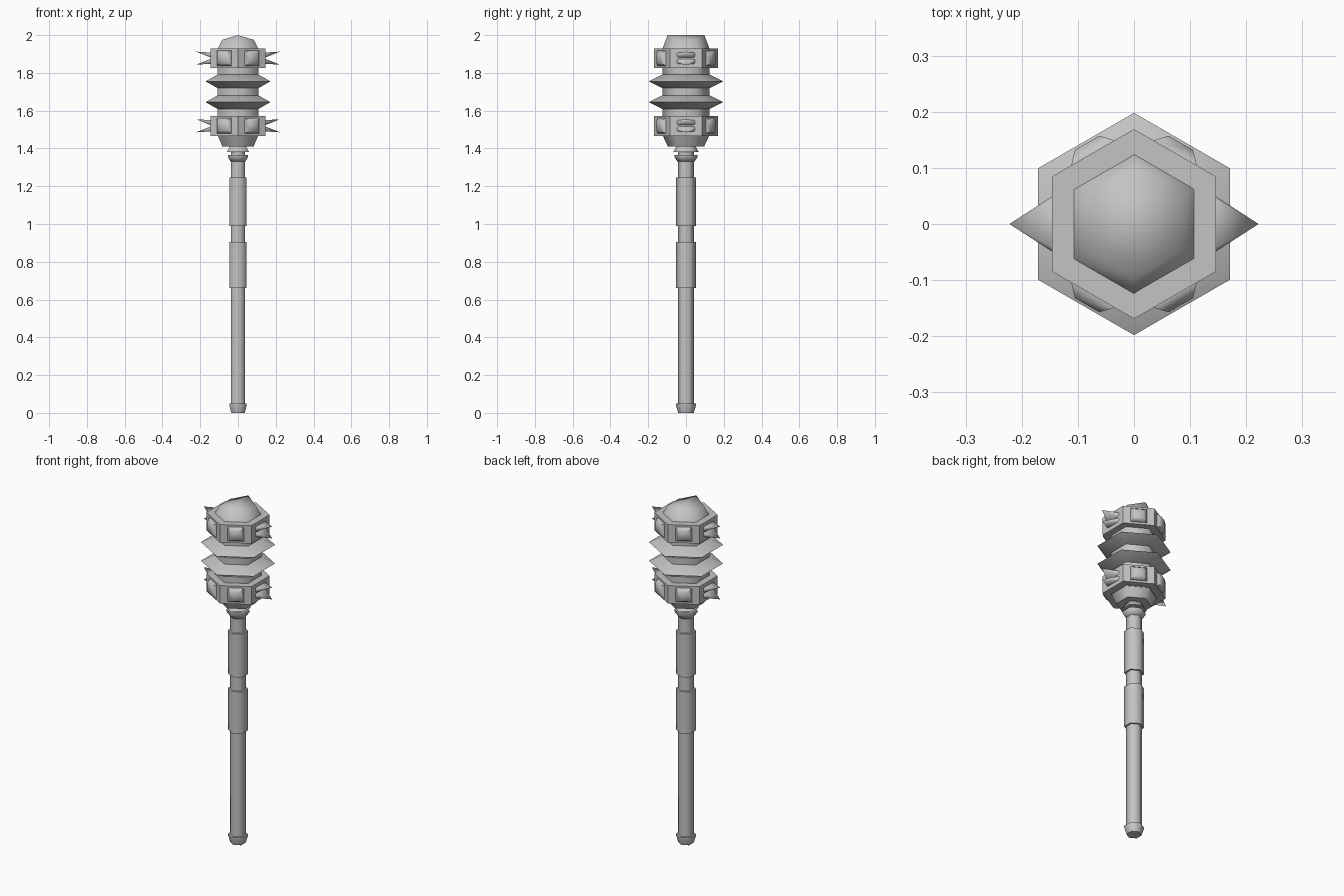
import bpy, bmesh, math
from mathutils import Matrix, Vector

cube = bpy.data.objects.get("Cube")
if cube:
    bpy.data.objects.remove(cube, do_unlink=True)

# One plain grey for the whole mace
metal = bpy.data.materials.new("plain_grey")
metal.use_nodes = True
GREY = (0.55, 0.55, 0.55, 1)
metal.diffuse_color = GREY
metal.node_tree.nodes["Principled BSDF"].inputs["Base Color"].default_value = GREY


def finish(name, bm, smooth):
    """Turn a bmesh into an object, smooth below the given angle."""
    bmesh.ops.recalc_face_normals(bm, faces=bm.faces[:])
    mesh = bpy.data.meshes.new(name)
    bm.to_mesh(mesh)
    bm.free()
    mesh.materials.append(metal)
    if smooth:
        mesh.shade_smooth()
        mesh.set_sharp_from_angle(angle=math.radians(smooth))
    obj = bpy.data.objects.new(name, mesh)
    bpy.context.collection.objects.link(obj)
    return obj


def loft(bm, rings, close=True):
    """Skin a list of equal-length point rings; returns the vertex rings."""
    rows = [[bm.verts.new(p) for p in ring] for ring in rings]
    n = len(rows[0])
    for a, b in zip(rows, rows[1:]):
        for i in range(n):
            j = (i + 1) % n
            bm.faces.new((a[i], a[j], b[j], b[i]))
    bm.faces.new(rows[0])
    if close:
        bm.faces.new(rows[-1])
    return rows


def hexagon(r, z):
    """Hexagon with corners on the y axis."""
    return [Vector((-r * math.sin(k * math.pi / 3), r * math.cos(k * math.pi / 3), z))
            for k in range(6)]


def hex_part(name, profile, smooth=0):
    bm = bmesh.new()
    loft(bm, [hexagon(r, z) for r, z in profile])
    return finish(name, bm, smooth)


# Handle
hex_part("shaft", [(0.042, 0.02), (0.042, 1.42)], 65)
hex_part("pommel", [(0.041, 0), (0.053, 0.04), (0.053, 0.05)], 65)
hex_part("lower_grip", [(0.053, 0.66), (0.053, 0.905)], 65)
hex_part("upper_grip", [(0.053, 0.99), (0.053, 1.245)], 65)
hex_part("lower_collar", [(0.045, 1.33), (0.062, 1.355), (0.062, 1.366)], 65)
hex_part("upper_collar", [(0.068, 1.38), (0.048, 1.415)], 65)

# Head core with tapered underside
hex_part("head_base", [(0.096, 1.41), (0.124, 1.47)], 65)
hex_part("head_core", [(0.125, 1.465), (0.125, 1.93)], 65)

# Sharp-rimmed flanges
for label, z in (("lower", 1.645), ("upper", 1.755)):
    hex_part(label + "_flange", [(0.125, z - 0.036), (0.198, z), (0.125, z + 0.036)], 35)

# Domed cap folded to a ridge along y
bm = bmesh.new()
top = hexagon(0.097, 2.0)
for p in top:
    if abs(p.x) > 0.01:
        p.z = 1.975
rows = loft(bm, [hexagon(0.126, 1.925), top], close=False)
v = rows[-1]
bm.faces.new(v[:4])
bm.faces.new(v[3:] + v[:1])
finish("cap", bm, 80)


def claw(name, side, z, lean):
    """Wide flat spike narrowing to a point."""
    outline = [(-0.053, 0.5), (-0.045, 1), (0.045, 1), (0.053, 0.5)]
    outline += [(y, -s) for y, s in reversed(outline)]
    bm = bmesh.new()
    base = [bm.verts.new((side * 0.14, y, z + s * 0.014)) for y, s in outline]
    tip = bm.verts.new((side * 0.222, 0, z + lean * 0.019))
    bm.faces.new(base)
    for i in range(len(base)):
        bm.faces.new((base[i], base[(i + 1) % len(base)], tip))
    finish(name, bm, 50)


def stud(name, angle, z):
    """Rectangular tapered boss on a slanted band face."""
    def rect(d, w, h):
        return [(d, y * w, s * h) for y, s in ((-1, -1), (1, -1), (1, 1), (-1, 1))]
    bm = bmesh.new()
    loft(bm, [rect(0.14, 0.044, 0.041), rect(0.147, 0.044, 0.041), rect(0.167, 0.025, 0.027)])
    bm.transform(Matrix.Translation((0, 0, z)) @ Matrix.Rotation(math.radians(angle), 4, "Z"))
    finish(name, bm, 65)


# Heavy bands, each with four studs and two pairs of claws
for label, z in (("lower", 1.52), ("upper", 1.878)):
    hex_part(label + "_band", [(0.169, z - 0.053), (0.169, z + 0.052)])
    for angle in (60, 120, 240, 300):
        stud(f"{label}_stud_{angle}", angle, z)
    for hand, side in (("left", 1), ("right", -1)):
        for place, lean in (("top", 1), ("bottom", -1)):
            claw(f"{label}_{hand}_{place}_claw", side, z + lean * 0.0155, lean)
